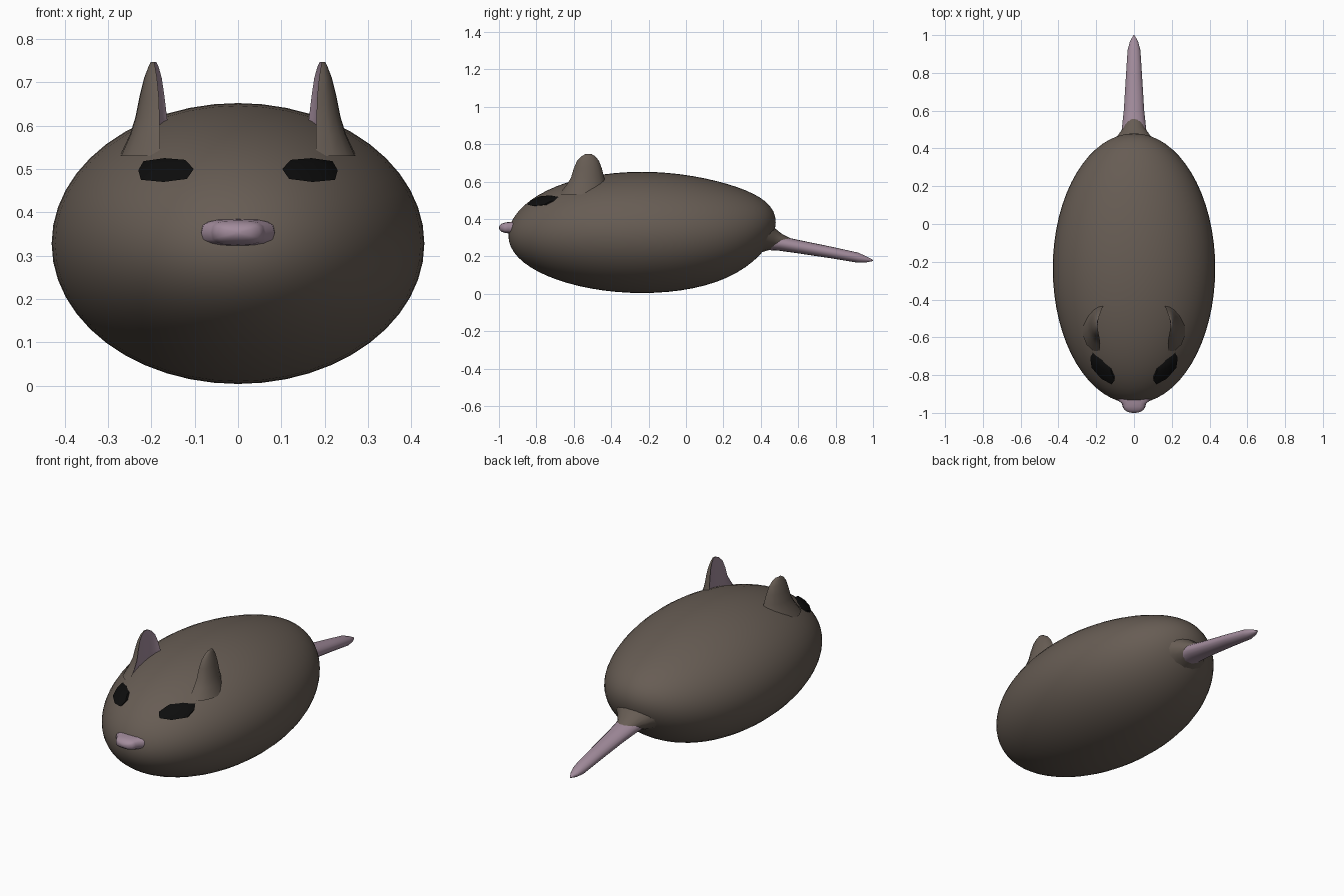
import bpy, bmesh, math

if "Cube" in bpy.data.objects:
    bpy.data.objects.remove(bpy.data.objects["Cube"])


def material(name, rgb):
    m = bpy.data.materials.new(name)
    m.diffuse_color = (*rgb, 1)
    m.use_nodes = True
    m.node_tree.nodes["Principled BSDF"].inputs["Base Color"].default_value = m.diffuse_color
    return m


BROWN = material("brown_fur", (0.135, 0.108, 0.088))
PINK = material("pink_skin", (0.36, 0.26, 0.33))
BLACK = material("black_eye", (0.004, 0.004, 0.004))
CY, RX, RY, RZ, CZ = -0.235, 0.43, 0.715, 0.324, 0.328


def finish(name, bm, mats, angle=50):
    bmesh.ops.recalc_face_normals(bm, faces=bm.faces[:])
    me = bpy.data.meshes.new(name)
    bm.to_mesh(me)
    bm.free()
    ob = bpy.data.objects.new(name, me)
    bpy.context.collection.objects.link(ob)
    for m in mats:
        me.materials.append(m)
    bpy.ops.object.select_all(action='DESELECT')
    ob.select_set(True)
    bpy.context.view_layer.objects.active = ob
    bpy.ops.object.shade_smooth_by_angle(angle=math.radians(angle))
    return ob


def loft(bm, rings, pink_from=None):
    vs = [[bm.verts.new(p) for p in r] for r in rings]
    n = len(vs[0])
    for a, b in zip(vs, vs[1:]):
        for i in range(n):
            j = (i + 1) % n
            f = bm.faces.new((a[i], a[j], b[j], b[i]))
            if pink_from is not None and i >= pink_from:
                f.material_index = 1
    bm.faces.new(vs[0])
    bm.faces.new(vs[-1])


def oval(y, cz, rx, rz, n=16, p=1.0):
    # superellipse ring standing in the xz plane
    pts = []
    for i in range(n):
        c, s = math.cos(math.tau * i / n), math.sin(math.tau * i / n)
        pts.append((rx * math.copysign(abs(c) ** p, c), y,
                    cz + rz * math.copysign(abs(s) ** p, s)))
    return pts


# body: egg along y, rear end lifted a little
bm = bmesh.new()
bmesh.ops.create_uvsphere(bm, u_segments=48, v_segments=32, radius=1)
for v in bm.verts:
    x, y, z = v.co
    t = z  # sphere poles become front and rear ends
    lift = 0.055 * t ** 4 if t > 0 else -0.015 * t ** 4
    v.co = (x * RX, CY + t * RY, CZ + y * RZ + lift)
finish("body", bm, [BROWN])

# tail and the fur flare at its root
bm = bmesh.new()
loft(bm, [oval(*r) for r in ((0.38, 0.285, 0.075, 0.048), (0.50, 0.270, 0.065, 0.040),
                             (0.60, 0.252, 0.054, 0.036), (0.78, 0.220, 0.043, 0.031),
                             (0.92, 0.193, 0.034, 0.027), (0.965, 0.184, 0.022, 0.016),
                             (1.0, 0.178, 0.003, 0.003))])
finish("tail", bm, [PINK])
bm = bmesh.new()
loft(bm, [oval(*r) for r in ((0.36, 0.33, 0.19, 0.125), (0.43, 0.315, 0.125, 0.085),
                             (0.47, 0.297, 0.085, 0.058), (0.51, 0.284, 0.056, 0.038),
                             (0.555, 0.268, 0.040, 0.030))])
finish("tail_root", bm, [BROWN])

# nose
bm = bmesh.new()
loft(bm, [oval(y, 0.353, rx, rz, 16, 0.65) for y, rx, rz in
          ((-0.89, 0.092, 0.034), (-0.935, 0.084, 0.031), (-0.95, 0.064, 0.030),
           (-0.968, 0.060, 0.028), (-0.985, 0.050, 0.022), (-0.996, 0.030, 0.013),
           (-1.0, 0.008, 0.004))])
finish("nose", bm, [PINK])


# ears: crescent sections, brown outside, pink hollow facing inward
def ear(name, side):
    bm = bmesh.new()
    rings = []
    for z, yf, yb, xf, xb, bulge in ((0.53, -0.68, -0.40, 0.180, 0.155, 0.105),
                                     (0.58, -0.64, -0.425, 0.180, 0.158, 0.080),
                                     (0.62, -0.615, -0.437, 0.181, 0.164, 0.064),
                                     (0.67, -0.600, -0.450, 0.183, 0.170, 0.050),
                                     (0.71, -0.583, -0.465, 0.187, 0.176, 0.035),
                                     (0.735, -0.560, -0.485, 0.191, 0.183, 0.020),
                                     (0.747, -0.537, -0.505, 0.193, 0.189, 0.010)):
        ring = []
        for i in range(16):
            u = i / 8 if i <= 8 else (16 - i) / 8
            u = 0.5 - 0.5 * math.cos(math.pi * u)
            arc = 2 * math.sqrt(max(0, u * (1 - u)))
            depth = bulge * (1 if i <= 8 else 0.3)
            ring.append((side * (xf + (xb - xf) * u + depth * arc), yf + (yb - yf) * u, z))
        rings.append(ring)
    loft(bm, rings, 8)
    finish(name, bm, [BROWN, PINK], 60)


# eyes: thin eight-sided patches hugging the body
def eye(name, side):
    outline = ((0.102, 0.500), (0.122, 0.521), (0.170, 0.525), (0.218, 0.518),
               (0.230, 0.497), (0.224, 0.475), (0.172, 0.470), (0.118, 0.477))
    cx, cz = 0.166, 0.497
    bm = bmesh.new()
    rings = []
    for k, off in ((1.0, -0.02), (1.0, 0.010), (0.6, 0.014), (0.2, 0.014)):
        ring = []
        for x, z in outline:
            x, z = cx + (x - cx) * k, cz + (z - cz) * k
            y = CY - RY * math.sqrt(1 - (x / RX) ** 2 - ((z - CZ) / RZ) ** 2)
            ring.append((side * x, y - off, z))
        rings.append(ring)
    loft(bm, rings)
    finish(name, bm, [BLACK], 40)


for label, side in (("right", 1), ("left", -1)):
    ear(label + "_ear", side)
    eye(label + "_eye", side)
